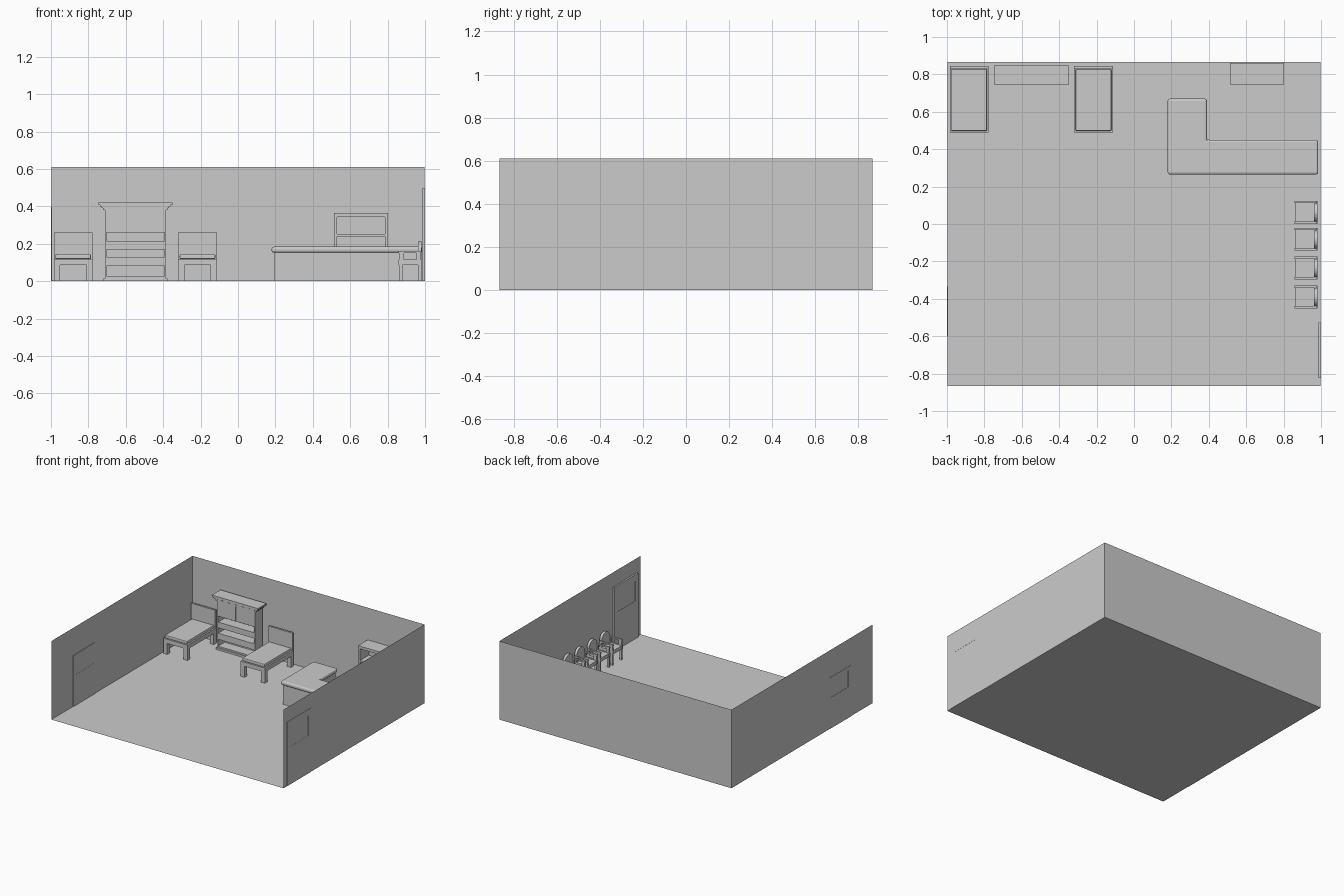
import bpy, bmesh, math

if "Cube" in bpy.data.objects:
    bpy.data.objects.remove(bpy.data.objects["Cube"])

grey = bpy.data.materials.new("plain grey")
grey.diffuse_color = (0.6, 0.6, 0.6, 1)
grey.use_nodes = True
grey.node_tree.nodes["Principled BSDF"].inputs["Base Color"].default_value = grey.diffuse_color


def finish(name, bm):
    me = bpy.data.meshes.new(name)
    bmesh.ops.recalc_face_normals(bm, faces=bm.faces)
    bm.to_mesh(me)
    bm.free()
    ob = bpy.data.objects.new(name, me)
    bpy.context.collection.objects.link(ob)
    me.materials.append(grey)
    return ob


def add_box(bm, x0, x1, y0, y1, z0, z1):
    v = bmesh.ops.create_cube(bm, size=1)["verts"]
    for p in v:
        p.co = ((x0 + x1) / 2 + p.co.x * (x1 - x0),
                (y0 + y1) / 2 + p.co.y * (y1 - y0),
                (z0 + z1) / 2 + p.co.z * (z1 - z0))


def boxes(name, *items):
    bm = bmesh.new()
    for b in items:
        add_box(bm, *b)
    return finish(name, bm)


def prism(name, pts, offset):
    bm = bmesh.new()
    f = bm.faces.new([bm.verts.new(p) for p in pts])
    r = bmesh.ops.extrude_face_region(bm, geom=[f])
    bmesh.ops.translate(bm, vec=offset, verts=[g for g in r["geom"] if isinstance(g, bmesh.types.BMVert)])
    return finish(name, bm)


def bevel(ob, width, seg):
    m = ob.modifiers.new("bevel", "BEVEL")
    m.width, m.segments = width, seg


# room shell: floor and three thin walls, open at the front and top
W, D, H = 0.998, 0.867, 0.61


def sheet(name, pts):
    bm = bmesh.new()
    bm.faces.new([bm.verts.new(p) for p in pts])
    finish(name, bm)


sheet("floor", [(-W, -D, 0), (W, -D, 0), (W, D, 0), (-W, D, 0)])
sheet("back_wall", [(-W, D, 0), (W, D, 0), (W, D, H), (-W, D, H)])
for s, n in ((-1, "left_wall"), (1, "right_wall")):
    sheet(n, [(s * W, -D, 0), (s * W, D, 0), (s * W, D, H), (s * W, -D, H)])


# doors: slab around a slightly recessed window
def door(name, x0, x1, y0, y1, h, wy0, wy1, wz0, wz1):
    boxes(name, (x0, x1, y0, wy0, 0, h), (x0, x1, wy1, y1, 0, h),
          (x0, x1, wy0, wy1, 0, wz0), (x0, x1, wy0, wy1, wz1, h))
    boxes(name + "_window", (x0 + 0.002, x1 - 0.001, wy0, wy1, wz0, wz1))


door("right_door", 0.986, 1.0, -0.823, -0.527, 0.497, -0.787, -0.565, 0.293, 0.446)
door("left_door", -1.0, -0.994, -0.6, -0.335, 0.397, -0.565, -0.355, 0.24, 0.37)

# beds
for i, x0 in enumerate((-0.985, -0.32)):
    x1 = x0 + 0.207
    n = "bed_%d_" % (i + 1)
    boxes(n + "frame", (x0, x1, 0.49, 0.845, 0.085, 0.118))
    boxes(n + "legs", *[(x, x + 0.033, y, y + 0.033, 0, 0.085)
                        for x in (x0, x1 - 0.033) for y in (0.49, 0.812)])
    boxes(n + "headboard", (x0, x1, 0.83, 0.845, 0.085, 0.26))
    bevel(boxes(n + "mattress", (x0 + 0.008, x1 - 0.008, 0.497, 0.829, 0.118, 0.143)), 0.006, 2)

# tall bookcase with three open shelves, two upper doors and a crown
bx0, bx1, by0, by1 = -0.712, -0.386, 0.762, 0.85
parts = [(bx0, bx0 + 0.008, by0, by1, 0, 0.385), (bx1 - 0.008, bx1, by0, by1, 0, 0.385),
         (bx0, bx1, by1 - 0.008, by1, 0, 0.385)]
for z0, z1 in ((0, 0.027), (0.08, 0.128), (0.17, 0.214), (0.26, 0.385)):
    parts.append((bx0 + 0.008, bx1 - 0.008, by0, by1 - 0.008, z0, z1))
boxes("bookcase_body", *parts)
boxes("bookcase_plinth", (bx0 - 0.008, bx1 + 0.008, by0 - 0.006, by1, 0, 0.015))
mid = (bx0 + bx1) / 2
boxes("bookcase_doors", (bx0 + 0.008, mid - 0.002, by0 - 0.003, by0, 0.267, 0.38),
      (mid + 0.002, bx1 - 0.008, by0 - 0.003, by0, 0.267, 0.38))
boxes("bookcase_crown", *[(bx0 - o, bx1 + o, by0 - o * 0.5, by1, z0, z1) for o, z0, z1 in
                          ((0.01, 0.38, 0.39), (0.017, 0.39, 0.398), (0.026, 0.398, 0.408), (0.035, 0.408, 0.42))])
boxes("bookcase_dentils", *[(bx0 + 0.012 * k, bx0 + 0.012 * k + 0.006, by0 - 0.011, by0, 0.391, 0.398)
                            for k in range(28)])


# L-shaped counter: inset body under a rounded top
def ell(i, z):
    return [(0.18 + i, 0.265 + i, z), (0.985 - i / 3, 0.265 + i, z), (0.985 - i / 3, 0.45 - i, z),
            (0.39 - i, 0.45 - i, z), (0.39 - i, 0.67 - i, z), (0.18 + i, 0.67 - i, z)]


prism("counter_body", ell(0.013, 0), (0, 0, 0.153))
bevel(prism("counter_top", ell(0, 0.152), (0, 0, 0.032)), 0.012, 3)

# low open cabinet against the back wall
cx0, cx1, cy0, cy1 = 0.512, 0.803, 0.745, 0.862
boxes("low_cabinet", (cx0, cx0 + 0.016, cy0, cy1, 0, 0.363), (cx1 - 0.016, cx1, cy0, cy1, 0, 0.363),
      (cx0, cx1, cy1 - 0.01, cy1, 0, 0.363), (cx0, cx1, cy0, cy1, 0.342, 0.363),
      (cx0, cx1, cy0, cy1, 0.24, 0.252), (cx0, cx1, cy0, cy1, 0.11, 0.125),
      (cx0, cx1, cy0, cy1, 0, 0.015))

# four waiting chairs with arms and arched backs, facing left
for i, y in enumerate((0.062, -0.082, -0.235, -0.39)):
    n = "chair_%d_" % (i + 1)
    a, b = y - 0.061, y + 0.061
    boxes(n + "seat", (0.86, 0.975, a + 0.012, b - 0.012, 0.085, 0.112))
    sides = []
    for s0 in (a, b - 0.012):
        s1 = s0 + 0.012
        sides += [(0.858, 0.98, s0, s1, 0.085, 0.115), (0.858, 0.975, s0, s1, 0.15, 0.16),
                  (0.862, 0.888, s0, s1, 0.115, 0.15), (0.955, 0.975, s0, s1, 0.115, 0.15),
                  (0.862, 0.88, s0, s1, 0, 0.085), (0.962, 0.98, s0, s1, 0, 0.085)]
    boxes(n + "arms_and_legs", *sides)
    arch = [(0.962, y - 0.048, 0.1), (0.962, y + 0.048, 0.1)]
    arch += [(0.962, y + 0.048 * math.cos(t * math.pi / 12), 0.165 + 0.046 * math.sin(t * math.pi / 12))
             for t in range(13)]
    prism(n + "back", arch, (0.02, 0, 0))
